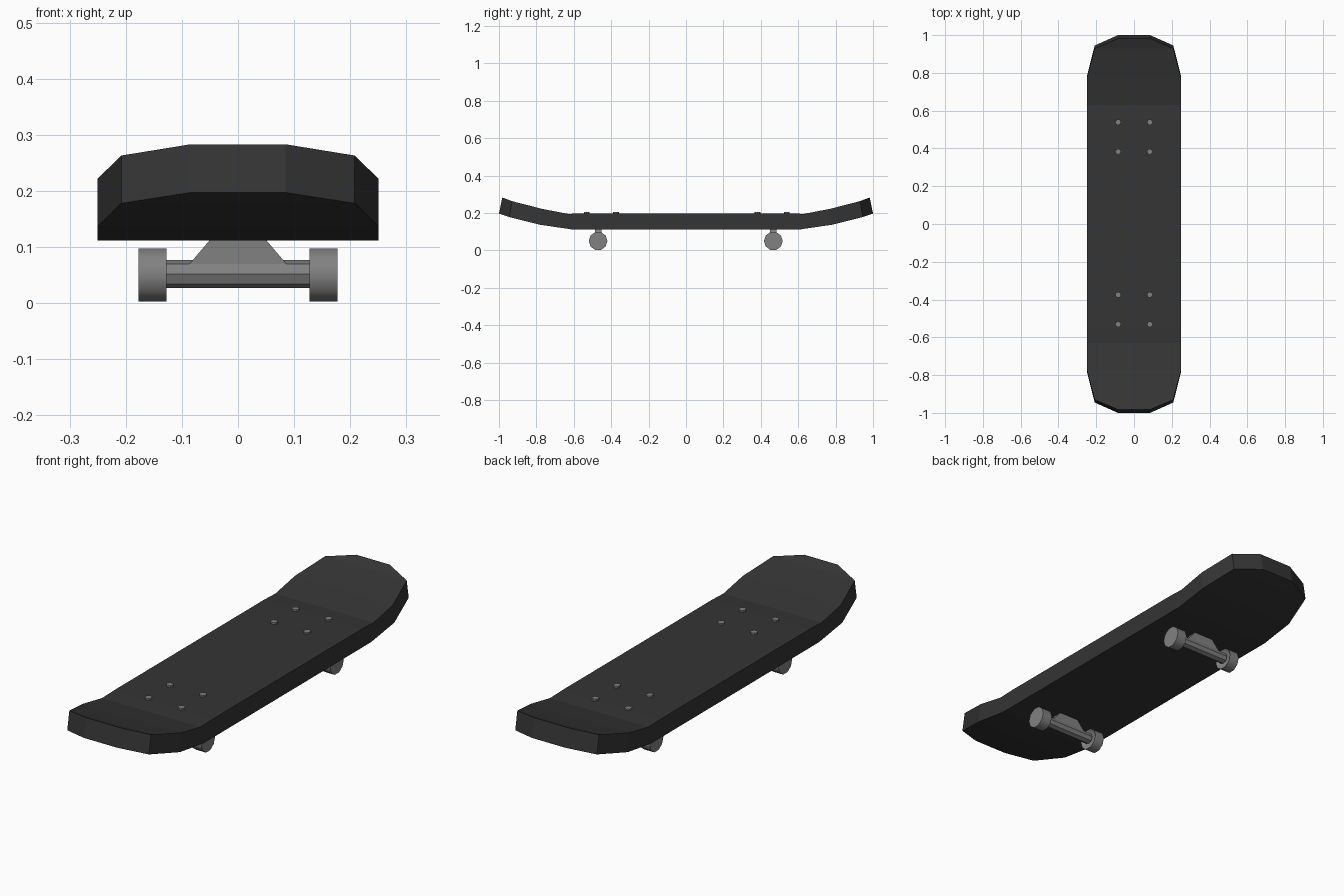
import bpy, bmesh, math
from mathutils import Matrix

if "Cube" in bpy.data.objects:
    bpy.data.objects.remove(bpy.data.objects["Cube"])

def material(name, v):
    m = bpy.data.materials.new(name)
    m.diffuse_color = (v, v, v, 1)
    m.use_nodes = True
    m.node_tree.nodes["Principled BSDF"].inputs["Base Color"].default_value = m.diffuse_color
    return m

BLACK = material("grip_black", 0.035)
GREY = material("metal_grey", 0.22)

def finish(name, bm, mat, smooth=False):
    bmesh.ops.recalc_face_normals(bm, faces=bm.faces[:])
    for f in bm.faces:
        f.smooth = smooth
    me = bpy.data.meshes.new(name)
    bm.to_mesh(me)
    bm.free()
    me.materials.append(mat)
    ob = bpy.data.objects.new(name, me)
    bpy.context.collection.objects.link(ob)
    if smooth:
        bpy.context.view_layer.objects.active = ob
        ob.select_set(True)
        bpy.ops.object.shade_smooth_by_angle(angle=math.radians(50))
        ob.select_set(False)
    return ob

def cylinder(name, radius, depth, sides, loc, axis='Z', turn=0.0, inset=0.0):
    bm = bmesh.new()
    rot = Matrix.Rotation(turn, 4, 'Z')
    if axis == 'X':
        rot = Matrix.Rotation(math.pi / 2, 4, 'Y') @ rot
    bmesh.ops.create_cone(bm, cap_ends=True, segments=sides, radius1=radius,
                          radius2=radius, depth=depth,
                          matrix=Matrix.Translation(loc) @ rot)
    if inset:
        # recess on the cap facing the centre of the board
        cap = min((f for f in bm.faces if len(f.verts) == sides),
                  key=lambda f: abs(f.calc_center_median().x))
        bmesh.ops.inset_region(bm, faces=[cap], thickness=inset)
        for v in cap.verts:
            v.co.x += math.copysign(0.015, loc[0])
    return finish(name, bm, GREY, axis == 'X' and sides > 8)

# Deck: half width, bottom (y, z), top (y, z) at each station to the tip
half = [(0.25, 0.61, 0.112, 0.63, 0.195), (0.25, 0.78, 0.137, 0.77, 0.222),
        (0.208, 0.945, 0.178, 0.93, 0.263), (0.085, 1.0, 0.197, 0.982, 0.283)]
stations = [(w, -yb, zb, -yt, zt) for w, yb, zb, yt, zt in reversed(half)]
stations += [(0.25, y, 0.112, y, 0.198) for y in (-0.55, 0.55)] + half
bm = bmesh.new()
rings = [[bm.verts.new(c) for c in ((-w, yb, zb), (w, yb, zb), (w, yt, zt), (-w, yt, zt))]
         for w, yb, zb, yt, zt in stations]
for a, b in zip(rings, rings[1:]):
    for i in range(4):
        j = (i + 1) % 4
        bm.faces.new((a[i], a[j], b[j], b[i]))
bm.faces.new(rings[0])
bm.faces.new(rings[-1])
finish("deck", bm, BLACK)

# Trucks, wheels and bolts at both ends
for end, yc, yb in (("front", -0.47, -0.453), ("back", 0.467, 0.461)):
    cylinder(end + "_axle", 0.025, 0.26, 8, (0, yc, 0.052), 'X')
    bm = bmesh.new()
    prof = ((-0.088, 0.068), (0.088, 0.068), (0.048, 0.115), (-0.048, 0.115))
    f = bm.faces.new([bm.verts.new((x, yc - 0.0177, z)) for x, z in prof])
    ext = bmesh.ops.extrude_face_region(bm, geom=[f], use_keep_orig=True)
    for v in ext["geom"]:
        if isinstance(v, bmesh.types.BMVert):
            v.co.y += 0.0354
    finish(end + "_hanger", bm, GREY)
    for side in (-1, 1):
        cylinder(f"{end}_wheel", 0.05, 0.05, 10, (side * 0.152, yc, 0.05), 'X', inset=0.015)
        for dy in (-0.078, 0.078):
            cylinder(f"{end}_bolt", 0.0155, 0.02, 8, (side * 0.084, yb + dy, 0.196))
